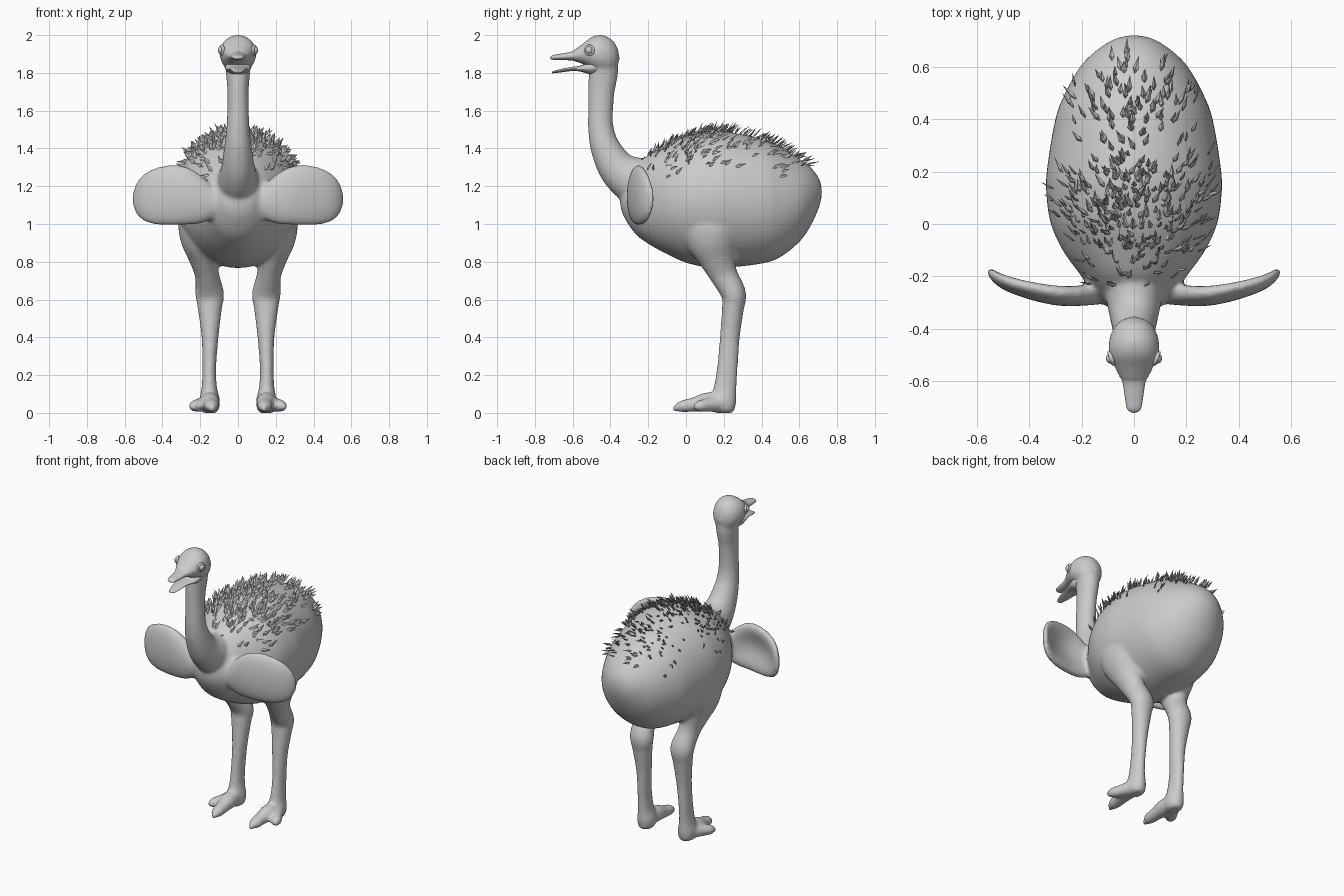
import bpy, bmesh, math, random
from mathutils import Vector

if "Cube" in bpy.data.objects:
    bpy.data.objects.remove(bpy.data.objects["Cube"])

random.seed(4)
X, Y, Z = Vector((1, 0, 0)), Vector((0, 1, 0)), Vector((0, 0, 1))


def spline(rows, t):
    """Smooth interpolation through rows of numbers, t in row units."""
    n = len(rows)
    i = min(int(t), n - 2)
    f = t - i
    p0, p1, p2, p3 = (rows[max(0, min(n - 1, i + k))] for k in (-1, 0, 1, 2))
    return [b + .5 * f * (c - a + f * (2 * a - 5 * b + 4 * c - d + f * (3 * (b - c) + d - a)))
            for a, b, c, d in zip(p0, p1, p2, p3)]


def loft(bm, rows, axis=None, ref=X, sx=1, dent=0, seg=32, steps=5):
    """Skin oval sections (x, y, z, half size along ref, half size across)."""
    count = (len(rows) - 1) * steps + 1
    data = [spline(rows, k / steps) for k in range(count)]
    rings = []
    for k, (x, y, z, a, b) in enumerate(data):
        t = axis or (Vector(data[min(k + 1, count - 1)][:3]) - Vector(data[max(k - 1, 0)][:3])).normalized()
        u = (ref - t * ref.dot(t)).normalized()
        v = t.cross(u)
        a, b = max(a, .002), max(b, .002)
        hollow = dent * math.sin(math.pi * k / (count - 1)) ** 2
        ring = []
        for j in range(seg):
            w = 2 * math.pi * j / seg
            c, s = math.cos(w), math.sin(w)
            across = s + (hollow * s ** 4 if s < 0 else 0)
            p = Vector((x, y, z)) + u * a * c + v * b * across
            p.x *= sx
            ring.append(bm.verts.new(p))
        rings.append(ring)
    for r, q in zip(rings, rings[1:]):
        for j in range(seg):
            bm.faces.new((r[j], r[j - 1], q[j - 1], q[j]))
    bm.faces.new(rings[0])
    bm.faces.new(rings[-1][::-1])


def finish(name, bm, smooth=True):
    bmesh.ops.recalc_face_normals(bm, faces=bm.faces)
    for f in bm.faces:
        f.smooth = smooth
    me = bpy.data.meshes.new(name)
    bm.to_mesh(me)
    bm.free()
    ob = bpy.data.objects.new(name, me)
    bpy.context.collection.objects.link(ob)
    return ob


def mid(rows):
    """Sections on the centre plane: (y, z, half width, half height)."""
    return [(0, *r) for r in rows]


torso = mid([(.72, 1.17, .01, .01), (.705, 1.165, .075, .075), (.66, 1.145, .145, .155),
             (.6, 1.125, .205, .22), (.5, 1.115, .262, .29), (.4, 1.12, .3, .33),
             (.2, 1.13, .333, .362), (.1, 1.13, .333, .357), (0, 1.13, .317, .335),
             (-.1, 1.13, .272, .29), (-.2, 1.13, .2, .235), (-.27, 1.12, .15, .17),
             (-.33, 1.12, .08, .08), (-.35, 1.12, .01, .01)])
neck = mid([(-.12, 1.18, .12, .14), (-.26, 1.225, .11, .13), (-.36, 1.29, .09, .102),
            (-.425, 1.4, .074, .08), (-.45, 1.5, .062, .068), (-.452, 1.6, .057, .066),
            (-.448, 1.7, .056, .07), (-.438, 1.8, .064, .078), (-.436, 1.88, .07, .075)])
head = mid([(-.352, 1.88, .01, .01), (-.368, 1.885, .05, .06), (-.4, 1.89, .08, .092),
            (-.45, 1.9, .096, .102), (-.5, 1.905, .094, .085), (-.55, 1.9, .072, .052),
            (-.6, 1.89, .045, .026), (-.62, 1.888, .01, .01)])
upper = mid([(-.5, 1.9, .06, .04), (-.55, 1.9, .069, .046), (-.6, 1.89, .045, .025),
             (-.66, 1.885, .035, .017), (-.7, 1.882, .028, .013), (-.714, 1.88, .018, .008),
             (-.72, 1.879, .004, .003)])
lower = mid([(-.43, 1.845, .055, .05), (-.5, 1.828, .068, .038), (-.55, 1.823, .058, .018),
             (-.6, 1.821, .044, .011), (-.66, 1.812, .033, .009), (-.7, 1.804, .02, .006),
             (-.71, 1.802, .004, .003)])
leg = [(.19, .14, 1.1, .06, .1), (.2, .135, 1.0, .112, .165), (.2, .14, .92, .104, .145),
       (.182, .165, .82, .078, .1), (.164, .2, .73, .064, .074), (.15, .252, .63, .076, .066),
       (.149, .248, .55, .064, .058), (.148, .232, .4, .045, .053), (.152, .22, .25, .037, .055),
       (.152, .208, .14, .04, .06), (.15, .2, .07, .054, .067), (.15, .2, .02, .05, .06),
       (.15, .2, .0, .035, .045)]
big_toe = [(.15, .22, .05, .045, .045), (.148, .12, .058, .05, .052), (.143, .04, .044, .043, .038),
           (.14, -.02, .034, .037, .032), (.138, -.05, .026, .022, .02), (.138, -.076, .014, .006, .006)]
side_toe = [(.16, .2, .05, .04, .042), (.2, .12, .042, .038, .037), (.23, .07, .036, .034, .03),
            (.243, .04, .028, .012, .012)]
wing = [(.05, -.25, 1.11, .07, .05), (.12, -.255, 1.112, .082, .05), (.2, -.262, 1.132, .13, .05),
        (.28, -.26, 1.15, .155, .052), (.36, -.248, 1.152, .16, .05), (.44, -.23, 1.147, .15, .044),
        (.5, -.212, 1.14, .124, .037), (.54, -.193, 1.135, .08, .025), (.56, -.178, 1.13, .018, .01)]

# Torso, neck, head, legs and wings fused into one soft skin
bm = bmesh.new()
loft(bm, torso, axis=-Y, seg=48)
loft(bm, neck)
loft(bm, head, axis=-Y)
for side in (1, -1):
    loft(bm, leg, sx=side)
    loft(bm, big_toe, sx=side)
    loft(bm, side_toe, sx=side)
    loft(bm, wing, axis=X, ref=Z, sx=side, dent=1.1)
body = finish("body", bm)
rm = body.modifiers.new("fuse", 'REMESH')
rm.mode, rm.voxel_size, rm.use_smooth_shade = 'VOXEL', .011, True
sm = body.modifiers.new("soften", 'SMOOTH')
sm.factor, sm.iterations = .5, 8

# Open beak
for name, rows in (("upper_beak", upper), ("lower_beak", lower)):
    bm = bmesh.new()
    loft(bm, rows, axis=-Y)
    finish(name, bm)

# Eyes with rounded lids
for side, tag in ((1, "right"), (-1, "left")):
    at = (side * .086, -.512, 1.92)
    bpy.ops.mesh.primitive_uv_sphere_add(segments=20, ring_count=12, radius=.021, location=at)
    bpy.context.object.name = tag + "_eye"
    bpy.ops.object.shade_smooth()
    bpy.ops.mesh.primitive_torus_add(major_radius=.022, minor_radius=.008, major_segments=24,
                                     minor_segments=10, location=at,
                                     rotation=(0, math.pi / 2, -side * .35))
    bpy.context.object.name = tag + "_eyelid"
    bpy.ops.object.shade_smooth()

# Short pointed feathers scattered over the back
bm = bmesh.new()
for n in range(400):
    _, y, zc, a, b = spline(torso, random.triangular(2.2, 10.6, 7.5))
    w = random.triangular(-1.25, 1.25, 0)
    p = Vector((a * math.sin(w), y, zc + b * math.cos(w)))
    normal = Vector((p.x / .11, (y - .15) / .33, (p.z - zc) / .13)).normalized()
    jitter = Vector([random.uniform(-.3, .3) for _ in range(3)])
    d = (normal * .5 + Y * .55 + jitter).normalized()
    u = d.cross(normal).normalized()
    v = u.cross(d)
    length = random.uniform(.045, .075)
    base = bm.verts.new(p - normal * .004)
    tip = bm.verts.new(p + d * length)
    c = p + d * length * .3
    ring = [bm.verts.new(c + o) for o in (u * .011, v * .005, u * -.011, v * -.005)]
    for j in range(4):
        bm.faces.new((ring[j - 1], ring[j], tip))
        bm.faces.new((ring[j], ring[j - 1], base))
finish("back_feathers", bm, smooth=False)
